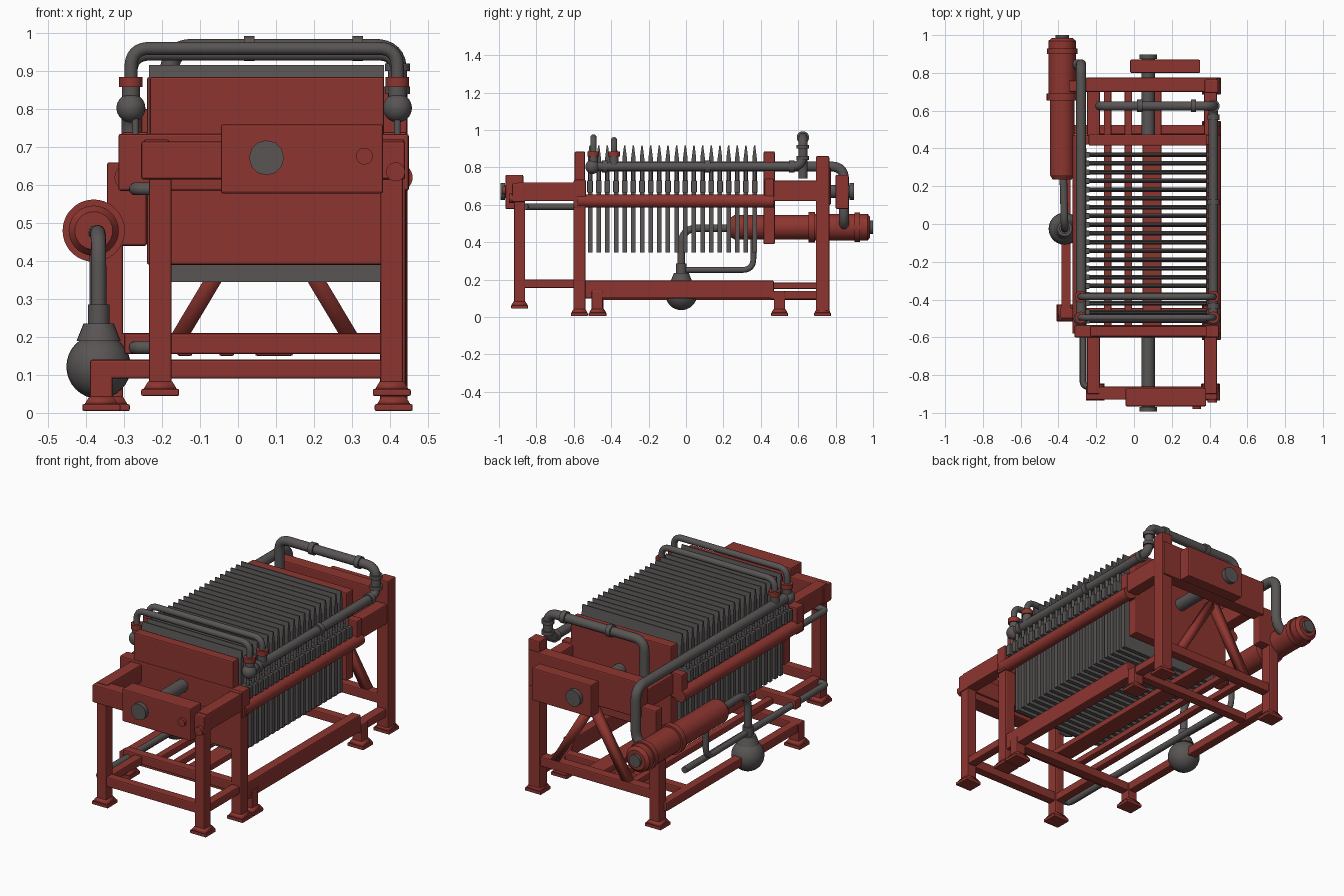
import bpy, bmesh, math
from mathutils import Vector

cube = bpy.data.objects.get("Cube")
if cube:
    bpy.data.objects.remove(cube, do_unlink=True)


def material(name, rgb):
    m = bpy.data.materials.new(name)
    m.use_nodes = True
    m.diffuse_color = (*rgb, 1)
    m.node_tree.nodes["Principled BSDF"].inputs["Base Color"].default_value = (*rgb, 1)
    return m


RED = material("oxide red paint", (0.27, 0.036, 0.029))
GREY = material("dark grey steel", (0.1, 0.09, 0.09))


def add(name, data, mat):
    ob = bpy.data.objects.new(name, data)
    bpy.context.collection.objects.link(ob)
    data.materials.append(mat)
    return ob


def box(name, x, y, z, mat=RED, bevel=0.006):
    """Box from (min, max) ranges along each axis."""
    bm = bmesh.new()
    bmesh.ops.create_cube(bm, size=1)
    for v in bm.verts:
        v.co = [(r[0] + r[1]) / 2 + c * (r[1] - r[0]) for r, c in zip((x, y, z), v.co)]
    me = bpy.data.meshes.new(name)
    bm.to_mesh(me)
    bm.free()
    ob = add(name, me, mat)
    if bevel:
        mod = ob.modifiers.new("soft edges", 'BEVEL')
        mod.width, mod.segments = bevel, 2
    return ob


def rod(name, a, b, r, mat=GREY, r2=None, sides=28):
    """Cylinder or cone running from a to b."""
    a, b = Vector(a), Vector(b)
    bm = bmesh.new()
    bmesh.ops.create_cone(bm, cap_ends=True, segments=sides, radius1=r,
                          radius2=r if r2 is None else r2, depth=(b - a).length)
    for f in bm.faces:
        f.smooth = len(f.verts) == 4
    for e in bm.edges:
        e.smooth = all(f.smooth for f in e.link_faces)
    me = bpy.data.meshes.new(name)
    bm.to_mesh(me)
    bm.free()
    ob = add(name, me, mat)
    ob.location = (a + b) / 2
    ob.rotation_euler = (b - a).to_track_quat('Z', 'Y').to_euler()
    return ob


def ball(name, c, r, mat=GREY):
    bm = bmesh.new()
    bmesh.ops.create_uvsphere(bm, u_segments=28, v_segments=16, radius=r)
    for f in bm.faces:
        f.smooth = True
    me = bpy.data.meshes.new(name)
    bm.to_mesh(me)
    bm.free()
    add(name, me, mat).location = c


def pipe(name, points, r, bend=0.06, mat=GREY):
    """Tube through the points with rounded corners."""
    pts = [Vector(p) for p in points]
    path = [pts[0]]
    for p, q, s in zip(pts, pts[1:], pts[2:]):
        a = q + (p - q).normalized() * bend
        b = q + (s - q).normalized() * bend
        for i in range(9):
            t = i / 8
            path.append(a * (1 - t) ** 2 + q * 2 * t * (1 - t) + b * t * t)
    path.append(pts[-1])
    cu = bpy.data.curves.new(name, 'CURVE')
    cu.dimensions = '3D'
    cu.bevel_depth, cu.bevel_resolution, cu.use_fill_caps = r, 5, True
    sp = cu.splines.new('POLY')
    sp.points.add(len(path) - 1)
    for s, p in zip(sp.points, path):
        s.co = (*p, 1)
    add(name, cu, mat)


def leg(name, x, y, z0, z1, w=0.032):
    """Square post with a flared foot."""
    box(name, (x - w, x + w), (y - w, y + w), (z0, z1))
    box(name + "_foot", (x - 0.05, x + 0.05), (y - 0.045, y + 0.045), (z0, z0 + 0.018), bevel=0.004)
    rod(name + "_flare", (x, y, z0 + 0.018), (x, y, z0 + 0.038), 0.062, RED, 0.045, 4).rotation_euler.z += math.pi / 4


# Legs
leg("front_leg_right", -0.205, -0.89, 0.045, 0.71, 0.03)
leg("front_leg_left", 0.405, -0.89, 0.045, 0.71, 0.03)
leg("middle_leg_left", 0.41, -0.57, 0.005, 0.73)
leg("middle_leg_right", -0.36, -0.47, 0.005, 0.14, 0.03)
leg("inner_leg_left", 0.41, -0.475, 0.005, 0.14, 0.03)
leg("inner_leg_back", 0.41, 0.5, 0.005, 0.14, 0.03)
leg("back_leg_left", 0.41, 0.73, 0.005, 0.86, 0.036)
leg("back_leg_right", -0.335, 0.73, 0.005, 0.46)

# Lower frame
box("front_low_crossbeam", (-0.2, 0.4), (-0.915, -0.865), (0.155, 0.21))
for name, x in (("right", -0.205), ("left", 0.405)):
    box("front_low_rail_" + name, (x - 0.025, x + 0.025), (-0.88, -0.55), (0.155, 0.2))
box("middle_low_crossbeam", (-0.3, 0.4), (-0.595, -0.545), (0.155, 0.21))
box("cross_foot_beam", (-0.39, 0.43), (-0.5, -0.445), (0.09, 0.14))
box("low_rail_left", (0.38, 0.435), (-0.55, 0.47), (0.1, 0.195))
box("low_rail_left_back", (0.38, 0.435), (0.45, 0.72), (0.095, 0.14))
box("low_rail_right", (-0.385, -0.335), (-0.47, 0.72), (0.09, 0.14))
box("back_low_crossbeam", (-0.33, 0.4), (0.7, 0.755), (0.155, 0.21))
box("inner_back_crossbeam", (-0.36, 0.4), (0.475, 0.525), (0.095, 0.14))
for x, w in ((-0.14, 0.02), (-0.03, 0.02), (0.095, 0.05)):
    box("floor_beam", (x - w, x + w), (-0.57, 0.72), (0.15, 0.185))

# Diagonal braces under the back beam
for s in (-1, 1):
    brace = rod("back_brace", (0.07 + s * 0.225, 0.73, 0.2), (0.07 + s * 0.01, 0.73, 0.56), 0.03, RED, sides=4)
    brace.rotation_euler.rotate_axis('Z', math.pi / 4)

# Upper frame
box("front_top_beam", (-0.255, 0.44), (-0.93, -0.86), (0.615, 0.715))
box("front_bearing_box", (-0.045, 0.382), (-0.965, -0.87), (0.578, 0.76))
for x in (-0.215, 0.405):
    box("front_side_rail", (x - 0.034, x + 0.034), (-0.9, -0.56), (0.62, 0.72))
    box("back_side_rail", (x - 0.034, x + 0.034), (0.42, 0.75), (0.62, 0.73))
box("middle_top_beam", (-0.315, 0.45), (-0.6, -0.535), (0.585, 0.735))
box("back_top_beam", (-0.255, 0.44), (0.7, 0.775), (0.6, 0.8))
box("back_bearing_box", (-0.02, 0.35), (0.8, 0.87), (0.578, 0.76))
box("back_bracket", (-0.345, -0.24), (0.7, 0.76), (0.44, 0.66))
for x in (-0.29, 0.425):
    rod("side_tube", (x, -0.58, 0.62), (x, 0.47, 0.62), 0.035, RED)
rod("left_rail_cap", (0.415, -0.945, 0.635), (0.415, -0.9, 0.635), 0.025, RED)
rod("front_button", (0.333, -0.98, 0.676), (0.333, -0.95, 0.676), 0.022, RED)

# Pressing shaft with end nuts
for y0, y1, nut in ((-0.99, -0.58, -0.98), (0.46, 0.895, 0.885)):
    rod("press_shaft", (0.075, y0, 0.672), (0.075, y1, 0.672), 0.035)
    rod("shaft_nut", (0.075, nut - 0.012, 0.672), (0.075, nut + 0.012, 0.672), 0.046, sides=12)

# Head plates
box("front_head_plate", (-0.232, 0.385), (-0.595, -0.54), (0.39, 0.885))
box("back_head_plate", (-0.24, 0.385), (0.415, 0.475), (0.39, 0.885))
for x in (-0.27, 0.41):
    box("back_plate_lug", (x - 0.035, x + 0.035), (0.42, 0.47), (0.6, 0.74))

# Filter plates with a tapered top, side ears and outlet taps
for i in range(20):
    y = -0.513 + i * 0.0463
    plate = box("filter_plate", (-0.235, 0.385), (y - 0.012, y + 0.012), (0.345, 0.85), GREY, 0)
    bm = bmesh.new()
    bm.from_mesh(plate.data)
    top = max(bm.faces, key=lambda f: f.calc_center_median().z)
    ext = bmesh.ops.extrude_discrete_faces(bm, faces=[top])["faces"][0]
    for v in ext.verts:
        v.co.z, v.co.y = 0.916, y + (v.co.y - y) * 0.3
    bm.to_mesh(plate.data)
    bm.free()
    for side, x in ((-1, -0.235), (1, 0.385)):
        box("plate_ear", sorted((x, x + side * 0.06)), (y - 0.015, y + 0.015), (0.665, 0.73), GREY, 0.004)
        rod("outlet_tap", (x + side * 0.035, y, 0.72), (x + side * 0.035, y, 0.8), 0.009, sides=10)

# Side manifolds
pipe("manifold_left", [(0.42, -0.5, 0.805), (0.42, 0.625, 0.805), (0.42, 0.625, 0.96),
                       (-0.18, 0.625, 0.96), (-0.18, 0.625, 0.74)], 0.025)
pipe("manifold_right", [(-0.28, -0.5, 0.805), (-0.28, 0.845, 0.805), (-0.28, 0.845, 0.5),
                        (-0.36, 0.845, 0.48)], 0.027, 0.07)
for x in (0.03, 0.315):
    rod("pipe_coupling", (x - 0.014, 0.625, 0.96), (x + 0.014, 0.625, 0.96), 0.033)
for z in (0.84, 0.9):
    rod("riser_coupling", (0.42, 0.625, z), (0.42, 0.625, z + 0.02), 0.033)
for y in (-0.45, 0.1, 0.55):
    rod("manifold_coupling", (0.42, y, 0.805), (0.42, y + 0.03, 0.805), 0.032)

# Thin cross pipes at the front
for y, z in ((-0.495, 0.96), (-0.385, 0.945)):
    pipe("front_cross_pipe", [(-0.282, y, 0.8), (-0.282, y, z), (0.42, y, z), (0.42, y, 0.8)], 0.017, 0.05)
    for x in (-0.282, 0.42):
        rod("riser_collar", (x, y, 0.858), (x, y, 0.885), 0.031, RED)
        rod("riser_socket", (x, y, 0.8), (x, y, 0.858), 0.024)
for x in (-0.282, 0.42):
    ball("manifold_end", (x, -0.5, 0.803), 0.038)

# Return pipes along the right side
pipe("return_pipe_high", [(-0.2, -0.86, 0.59), (-0.27, -0.86, 0.59), (-0.27, -0.55, 0.59)], 0.017, 0.03)
pipe("return_pipe_low", [(-0.2, -0.86, 0.172), (-0.27, -0.86, 0.172), (-0.27, 0.4, 0.172)], 0.018, 0.03)

# Pump bulb and its pipes
ball("pump_bulb", (-0.367, -0.025, 0.122), 0.085)
rod("bulb_neck", (-0.367, -0.025, 0.19), (-0.367, -0.025, 0.235), 0.058, GREY, 0.04)
rod("bulb_collar", (-0.367, -0.025, 0.235), (-0.367, -0.025, 0.285), 0.028)
pipe("bulb_riser", [(-0.367, -0.025, 0.26), (-0.367, -0.025, 0.475), (-0.375, 0.28, 0.475)], 0.02, 0.09)
pipe("bulb_bypass", [(-0.367, -0.02, 0.252), (-0.375, 0.36, 0.252), (-0.375, 0.36, 0.45)], 0.016, 0.06)

# Horizontal motor cylinder
for name, y0, y1, r in (("motor_body", 0.26, 0.7, 0.066), ("motor_rear", 0.66, 0.97, 0.072),
                        ("motor_flange", 0.655, 0.69, 0.082), ("motor_end_ring", 0.9, 0.93, 0.08)):
    rod(name, (-0.38, y0, 0.48), (-0.38, y1, 0.48), r, RED, sides=36)
rod("motor_nose", (-0.38, 0.235, 0.48), (-0.38, 0.26, 0.48), 0.05, RED, 0.066)
rod("motor_end_cap", (-0.38, 0.97, 0.48), (-0.38, 0.985, 0.48), 0.072, RED, 0.055)
rod("motor_hub", (-0.38, 0.98, 0.48), (-0.38, 1.0, 0.48), 0.035)
